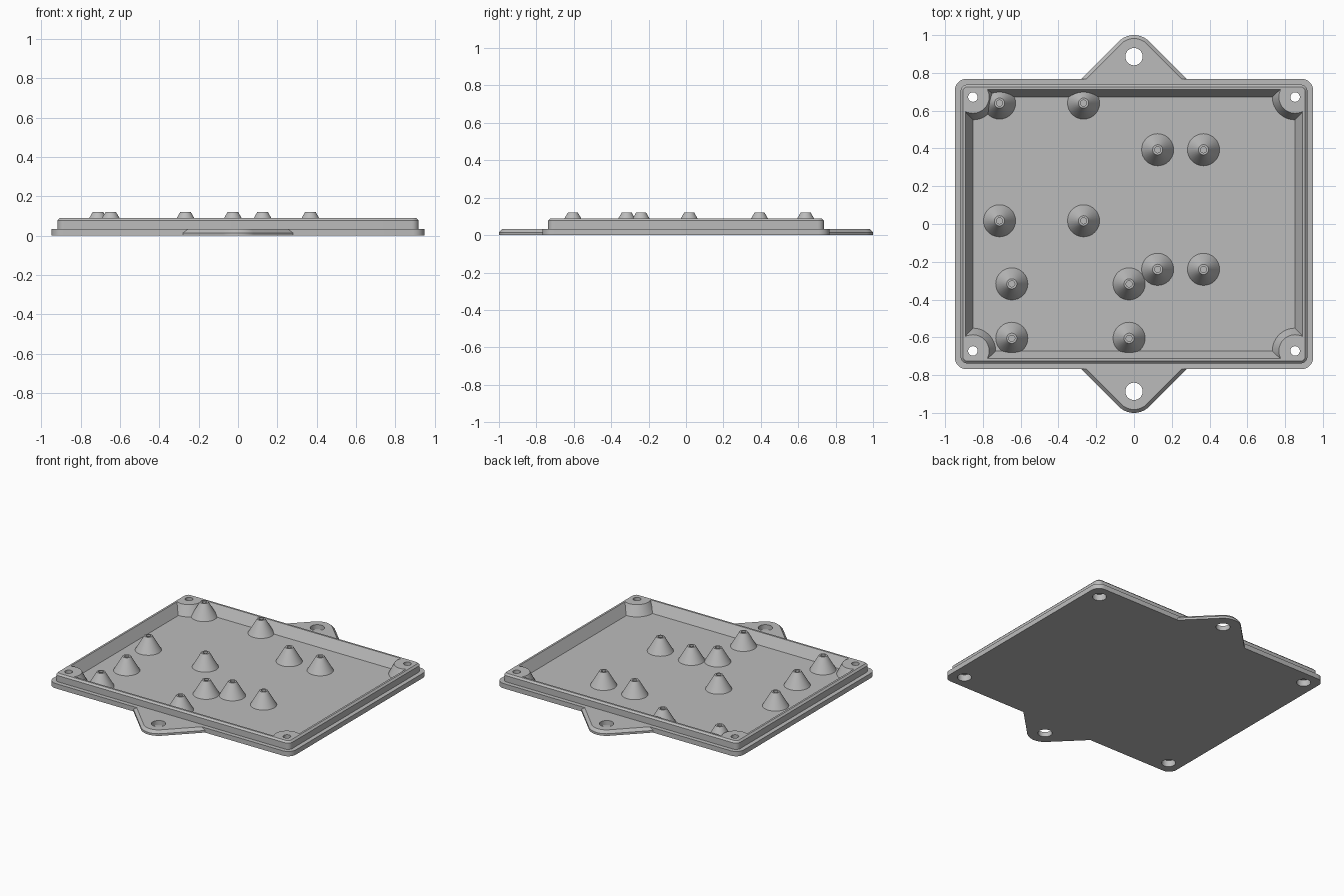
import bpy, bmesh, math

if "Cube" in bpy.data.objects:
    bpy.data.objects.remove(bpy.data.objects["Cube"])

grey = bpy.data.materials.new("grey plastic")
grey.diffuse_color = (0.5, 0.5, 0.5, 1)
grey.use_nodes = True
grey.node_tree.nodes["Principled BSDF"].inputs["Base Color"].default_value = grey.diffuse_color


def loft(name, rings, closed=False):
    """Join equal-length rings of points; cap both ends, or loop back to the first ring."""
    bm = bmesh.new()
    vs = [[bm.verts.new(p) for p in r] for r in rings]
    n = len(vs[0])
    pairs = list(zip(vs, vs[1:])) + ([(vs[-1], vs[0])] if closed else [])
    for a, b in pairs:
        for i in range(n):
            j = (i + 1) % n
            bm.faces.new((a[i], a[j], b[j], b[i]))
    if not closed:
        bm.faces.new(vs[0][::-1])
        bm.faces.new(vs[-1])
    bmesh.ops.recalc_face_normals(bm, faces=bm.faces)
    me = bpy.data.meshes.new(name)
    bm.to_mesh(me)
    bm.free()
    me.materials.append(grey)
    ob = bpy.data.objects.new(name, me)
    bpy.context.collection.objects.link(ob)
    return ob


def circle(x, y, r, z, n=32):
    return [(x + r * math.cos(math.tau * i / n), y + r * math.sin(math.tau * i / n), z)
            for i in range(n)]


def round_rect(hx, hy, r, z, seg=8):
    pts = []
    for k, (sx, sy) in enumerate([(1, 1), (-1, 1), (-1, -1), (1, -1)]):
        for i in range(seg + 1):
            a = math.pi / 2 * (k + i / seg)
            pts.append((sx * (hx - r) + r * math.cos(a), sy * (hy - r) + r * math.sin(a), z))
    return pts


def cone(name, x, y, profile, closed=False):
    return loft(name, [circle(x, y, r, z) for r, z in profile], closed)


def boolean(ob, cutter, op="DIFFERENCE"):
    bpy.context.view_layer.objects.active = ob
    m = ob.modifiers.new("cut", "BOOLEAN")
    m.operation, m.object, m.solver = op, cutter, "EXACT"
    bpy.ops.object.modifier_apply(modifier=m.name)
    bpy.data.objects.remove(cutter)


def smooth(ob):
    bpy.ops.object.select_all(action="DESELECT")
    ob.select_set(True)
    bpy.context.view_layer.objects.active = ob
    bpy.ops.object.shade_smooth_by_angle(angle=math.radians(25))


FLOOR, PLATE, RIM, BOSS = 0.02, 0.034, 0.09, 0.12
corners = [(sx * 0.853, sy * 0.672) for sx in (-1, 1) for sy in (-1, 1)]

# Lid body: flange plate with a raised, chamfered rim
lid = loft("lid", [round_rect(0.948, 0.768, 0.06, 0), round_rect(0.948, 0.768, 0.06, PLATE),
                   round_rect(0.918, 0.738, 0.035, PLATE), round_rect(0.918, 0.738, 0.035, 0.078),
                   round_rect(0.906, 0.726, 0.025, RIM)])

# Sloped-wall cavity, leaving flared screw posts in the corners
cavity = loft("cavity_cutter", [round_rect(0.852, 0.672, 0.005, FLOOR),
                                round_rect(0.898, 0.718, 0.005, 0.1)])
for x, y in corners:
    boolean(cavity, cone("post_cutter", x, y, [(0.126, 0.01), (0.076, 0.11)]))
boolean(lid, cavity)

# Screw holes, wider at the underside
for x, y in corners:
    boolean(lid, cone("hole_cutter", x, y, [(0.045, -0.02), (0.045, 0.045),
                                            (0.025, 0.045), (0.025, 0.2)]))
smooth(lid)


# Mounting tabs: 45 degree sides tangent to a rounded tip, chamfered on top
def tab_outline(s, r, z):
    y0, edge = 0.886, 0.768
    bx = y0 - edge + r * math.sqrt(2)
    pts = [(bx, edge)]
    for i in range(17):
        a = math.pi / 4 + math.pi / 2 * i / 16
        pts.append((r * math.cos(a), y0 + r * math.sin(a)))
    pts.append((-bx, edge))
    return [(x, s * y, z) for x, y in pts]


for s, side in ((1, "back"), (-1, "front")):
    tab = loft(side + "_tab", [tab_outline(s, 0.114, 0), tab_outline(s, 0.114, 0.015),
                               tab_outline(s, 0.096, PLATE)])
    boolean(tab, cone("tab_hole_cutter", 0, s * 0.886, [(0.046, -0.05), (0.046, 0.1)]))
    smooth(tab)

# Conical standoffs with blind pilot holes
spots = [(x, y) for x in (-0.712, -0.267) for y in (0.64, 0.017)]
spots += [(x, y) for x in (0.125, 0.368) for y in (0.393, -0.24)]
spots += [(x, y) for x in (-0.647, -0.026) for y in (-0.317, -0.605)]
for i, (x, y) in enumerate(spots):
    smooth(cone(f"standoff_{i + 1}", x, y, [(0.085, FLOOR), (0.027, BOSS),
                                            (0.016, BOSS), (0.016, 0.04)]))
